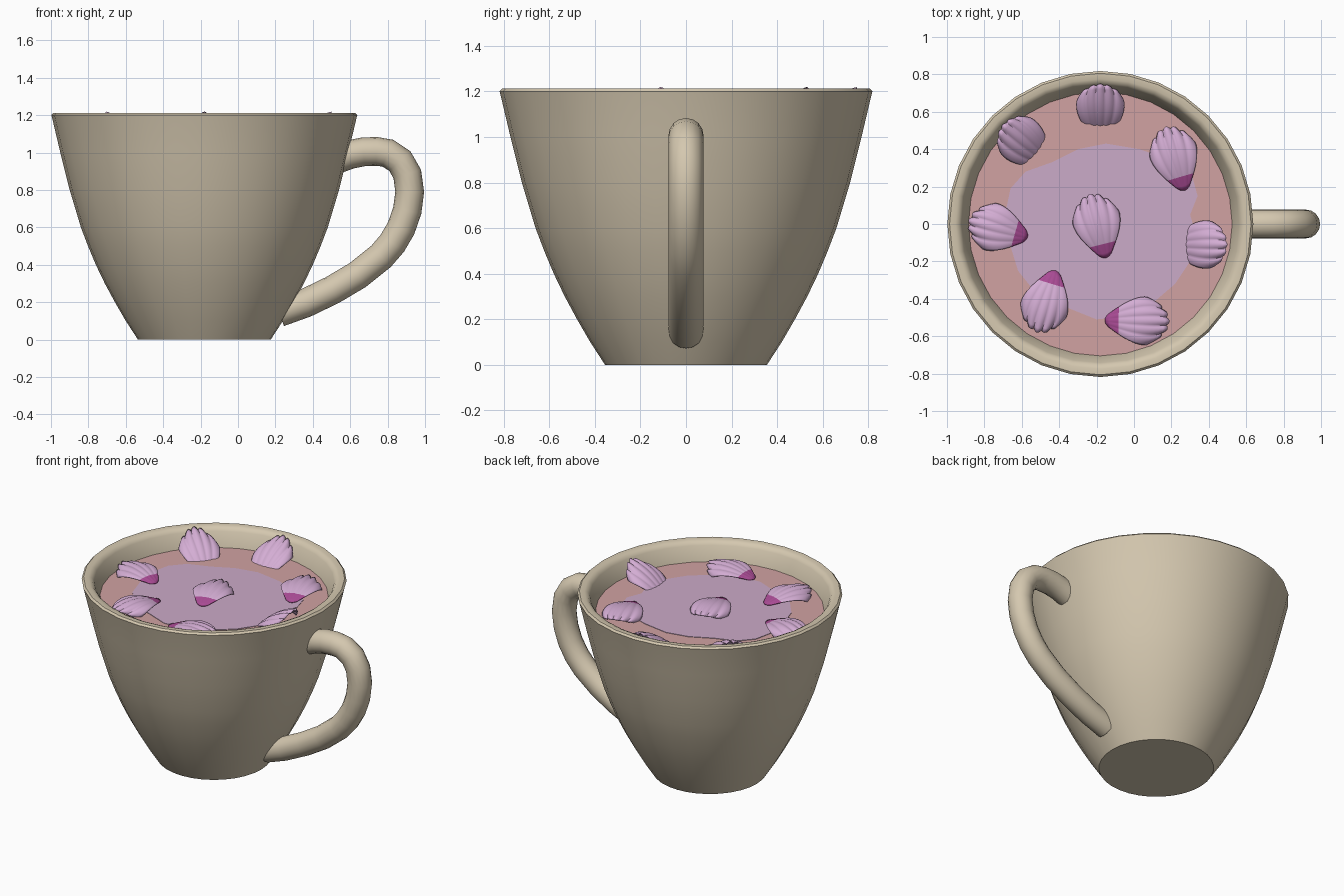
import bpy, bmesh, math
from mathutils import Vector

if "Cube" in bpy.data.objects:
    bpy.data.objects.remove(bpy.data.objects["Cube"])

CX = -0.18      # cup axis
LIQ = 1.09      # liquid level


def material(name, rgb):
    m = bpy.data.materials.new(name)
    m.diffuse_color = (*rgb, 1)
    m.use_nodes = True
    m.node_tree.nodes["Principled BSDF"].inputs["Base Color"].default_value = m.diffuse_color
    return m


CLAY = material("beige clay", (0.66, 0.575, 0.43))
PINK = material("pink tea", (0.64, 0.365, 0.36))
LILAC = material("lilac swirl", (0.60, 0.405, 0.58))
PETAL = material("petal lilac", (0.66, 0.42, 0.66))
MAGENTA = material("petal magenta", (0.40, 0.07, 0.30))


def finish(name, bm, mats, angle=45):
    bmesh.ops.recalc_face_normals(bm, faces=bm.faces[:])
    me = bpy.data.meshes.new(name)
    bm.to_mesh(me)
    bm.free()
    ob = bpy.data.objects.new(name, me)
    bpy.context.collection.objects.link(ob)
    for m in mats:
        me.materials.append(m)
    bpy.ops.object.select_all(action='DESELECT')
    ob.select_set(True)
    bpy.context.view_layer.objects.active = ob
    bpy.ops.object.shade_smooth_by_angle(angle=math.radians(angle))
    return ob


def skin(bm, rings):
    # bridge successive closed rings of vertices
    for a, b in zip(rings, rings[1:]):
        n = len(a)
        for i in range(n):
            bm.faces.new((a[i], a[(i + 1) % n], b[(i + 1) % n], b[i]))


# Cup body: lathed wall with a rolled lip and an inner floor
outer = [(.355, 0), (.42, .1), (.478, .2), (.532, .3), (.58, .4), (.622, .5), (.66, .6),
         (.72, .8), (.77, 1.0), (.815, 1.19), (.818, 1.2), (.806, 1.212)]
inner = [(.775, 1.212), (.755, 1.203), (.742, 1.185), (.705, LIQ), (.64, .8), (.5, .4), (.33, .1)]
bm = bmesh.new()
N = 32
rings = [[bm.verts.new((CX + r * math.cos(math.tau * i / N), r * math.sin(math.tau * i / N), z))
          for i in range(N)] for r, z in outer + inner]
skin(bm, rings)
bm.faces.new(rings[0])
bm.faces.new(rings[-1])
finish("cup_body", bm, [CLAY])

# Handle: round tube swept along a path in the xz plane
path = [(.53, .965), (.60, .99), (.67, 1.004), (.74, 1.006), (.80, .997), (.865, .955), (.905, .885),
        (.918, .79), (.905, .69), (.872, .595), (.825, .515), (.765, .445), (.64, .345),
        (.505, .265), (.36, .195), (.22, .145)]
bm = bmesh.new()
rings = []
for k, (x, z) in enumerate(path):
    a, b = Vector(path[max(k - 1, 0)]), Vector(path[min(k + 1, len(path) - 1)])
    t = (b - a).normalized()
    rings.append([bm.verts.new((x - t.y * .077 * math.cos(q), .077 * math.sin(q), z + t.x * .077 * math.cos(q)))
                  for q in (math.tau * i / 16 for i in range(16))])
skin(bm, rings)
bm.faces.new(rings[0])
bm.faces.new(rings[-1])
finish("handle", bm, [CLAY], 50)

# Liquid surface
bm = bmesh.new()
bmesh.ops.create_circle(bm, cap_ends=True, segments=N, radius=.705)
for v in bm.verts:
    v.co += Vector((CX, 0, LIQ))
for f in bm.faces:
    if f.normal.z < 0:
        f.normal_flip()
finish("tea", bm, [PINK])

# Swirl: irregular thin plate floating on the liquid
blob = [(-.15, .43), (-.30, .40), (-.44, .33), (-.58, .28), (-.66, .19), (-.69, .05), (-.66, -.12),
        (-.62, -.25), (-.50, -.40), (-.35, -.45), (-.20, -.51), (-.10, -.50), (.08, -.44), (.22, -.32),
        (.32, -.17), (.33, -.05), (.30, .05), (.34, .15), (.31, .26), (.20, .34), (.03, .40)]
bm = bmesh.new()
top = [bm.verts.new((x, y, LIQ + .003)) for x, y in blob]
low = [bm.verts.new((x, y, LIQ - .003)) for x, y in blob]
skin(bm, [low, top])
bm.faces.new(top)
bm.faces.new(low)
finish("swirl", bm, [LILAC], 20)


# Petals: ribbed fan with a scalloped end and a magenta base
def petal(name, base, tip, z0=LIQ + .006, rise=0.0):
    b, d = Vector((*base, z0)), Vector((tip[0] - base[0], tip[1] - base[1], rise))
    length = d.length
    d.normalize()
    side = d.cross(Vector((0, 0, 1))).normalized()
    up = side.cross(d)
    nu, nv = 30, 14
    bm = bmesh.new()
    grid = []
    for j in range(nv + 1):
        v = j / nv
        half = .035 + .092 * math.sin(min(v / .8, 1) * math.pi / 2) - .022 * max(0, (v - .8) / .2) ** 2
        row = []
        for i in range(nu + 1):
            s = 2 * i / nu - 1
            rib = abs(math.cos(s * math.pi * 2.5))           # five lobes
            along = length * (v * (1 - .22 * s * s) + .06 * s * s * (1 - v)) \
                + .016 * (rib - 1) * v ** 4
            lift = .045 * math.sin(math.pi * min(v * .85, 1)) + (.010 * rib - .04 * s * s) * v
            row.append(bm.verts.new(b + d * along + side * (half * s) + up * lift))
        grid.append(row)
    for j in range(nv):
        for i in range(nu):
            f = bm.faces.new((grid[j][i], grid[j][i + 1], grid[j + 1][i + 1], grid[j + 1][i]))
            f.material_index = 1 if j < 3 else 0
    ob = finish(name, bm, [PETAL, MAGENTA], 60)
    s = ob.modifiers.new("thickness", 'SOLIDIFY')
    s.thickness = .006
    s.offset = 0


floating = [((-.15, -.18), (-.235, .16)), ((.27, .18), (.17, .52)), ((-.57, -.07), (-.885, .02)),
            ((-.42, -.25), (-.52, -.58)), ((-.155, -.515), (.19, -.52))]
for k, (base, tip) in enumerate(floating):
    petal(f"floating_petal_{k + 1}", base, tip)

leaning = [((.20, -.11), (.515, -.11)), ((-.18, .45), (-.18, .765)), ((-.46, .33), (-.715, .54))]
for k, (base, tip) in enumerate(leaning):
    petal(f"leaning_petal_{k + 1}", base, tip, LIQ - .09, .19)
